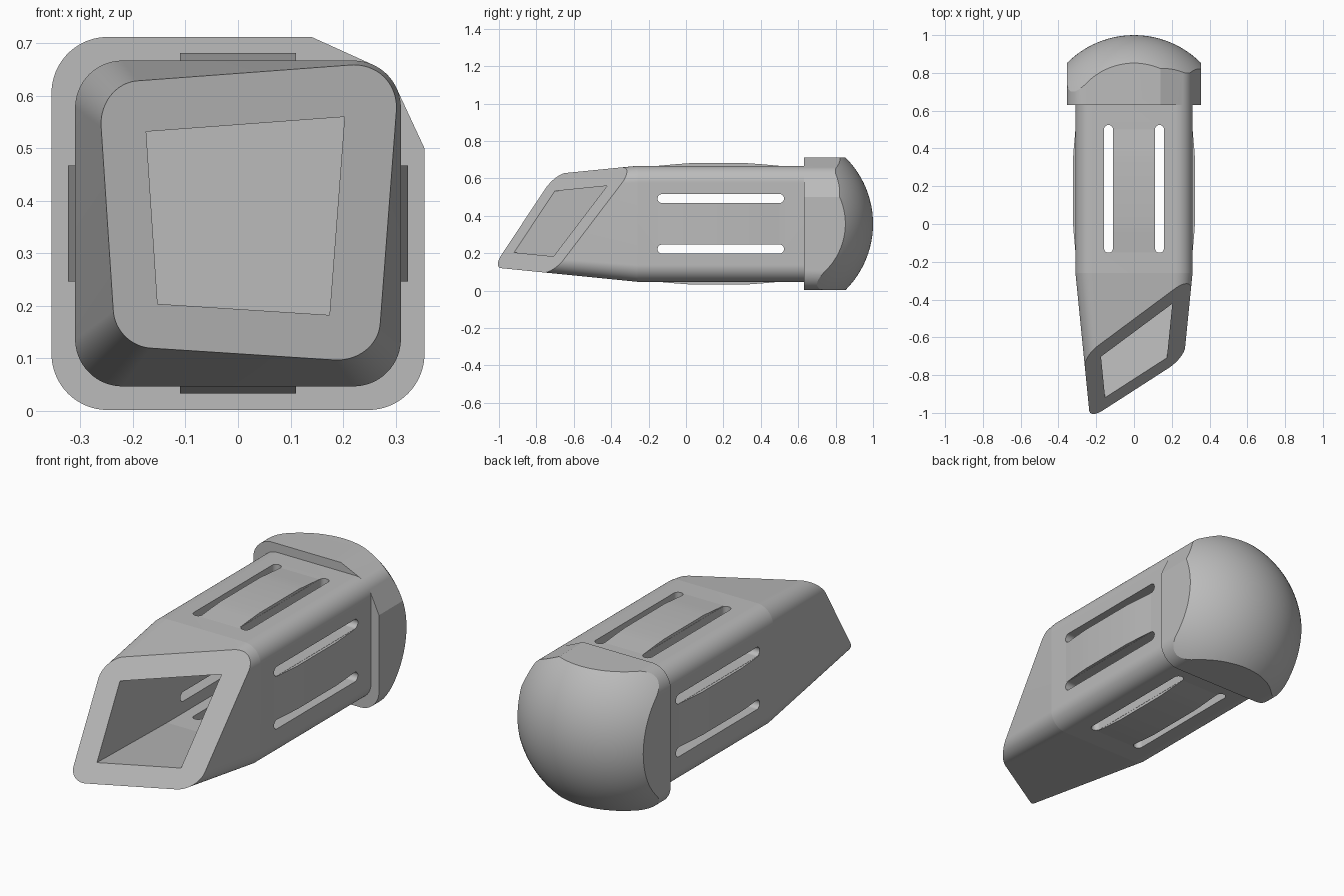
import bpy, bmesh, math
from mathutils import Vector, Matrix

if "Cube" in bpy.data.objects:
    bpy.data.objects.remove(bpy.data.objects["Cube"], do_unlink=True)

MID = 0.357      # height of the long axis
SCENE = bpy.context.collection

grey = bpy.data.materials.new("grey")
grey.use_nodes = True
grey.diffuse_color = (0.5, 0.5, 0.5, 1)
grey.node_tree.nodes["Principled BSDF"].inputs["Base Color"].default_value = (0.5, 0.5, 0.5, 1)


def arc(cx, cz, r, a0, a1, n=24):
    """Points along an arc, angles in degrees."""
    return [(cx + r * math.cos(math.radians(a0 + (a1 - a0) * i / n)),
             cz + r * math.sin(math.radians(a0 + (a1 - a0) * i / n))) for i in range(n + 1)]


def rounded_square(h, r, first=0):
    """Square outline of half size h; corners counted from +x +z."""
    pts = []
    for k in range(first, 4):
        sx, sz = [(1, 1), (-1, 1), (-1, -1), (1, -1)][k]
        pts += arc(sx * (h - r), sz * (h - r), r, 90 * k, 90 * k + 90)
    return pts


def loft(name, sections):
    """Closed solid through (y, outline) sections around the long axis."""
    bm = bmesh.new()
    rings = [[bm.verts.new((x, y, MID + z)) for x, z in pts] for y, pts in sections]
    n = len(rings[0])
    for a, b in zip(rings, rings[1:]):
        for i in range(n):
            bm.faces.new((a[i], a[(i + 1) % n], b[(i + 1) % n], b[i]))
    bm.faces.new(rings[0])
    bm.faces.new(rings[-1])
    bmesh.ops.recalc_face_normals(bm, faces=bm.faces)
    return to_object(name, bm)


def to_object(name, bm):
    me = bpy.data.meshes.new(name)
    bm.to_mesh(me)
    bm.free()
    me.materials.append(grey)
    ob = bpy.data.objects.new(name, me)
    SCENE.objects.link(ob)
    return ob


def spin(ob, quarter):
    """Turn a part around the long axis by quarter turns."""
    c = Matrix.Translation((0, 0, MID))
    ob.data.transform(c @ Matrix.Rotation(quarter * math.pi / 2, 4, 'Y') @ c.inverted())


def boolean(ob, cutters, operation):
    """Apply the cutters to the part and remove them."""
    for c in cutters:
        c.hide_render = True
        m = ob.modifiers.new("cut", 'BOOLEAN')
        m.object, m.operation, m.solver = c, operation, 'EXACT'
    dg = bpy.context.evaluated_depsgraph_get()
    me = bpy.data.meshes.new_from_object(ob.evaluated_get(dg))
    ob.modifiers.clear()
    ob.data = me
    for c in cutters:
        bpy.data.objects.remove(c, do_unlink=True)


def smooth(ob, degrees):
    bpy.ops.object.select_all(action='DESELECT')
    ob.select_set(True)
    bpy.context.view_layer.objects.active = ob
    bpy.ops.object.shade_smooth_by_angle(angle=math.radians(degrees))


# Tapered tube, hollowed with a sharp-cornered square bore
BEND, TIP, BACK = -0.26, -1.1, 0.64
body = loft("body", [(TIP, rounded_square(0.226, 0.068)),
                     (BEND, rounded_square(0.31, 0.09)),
                     (BACK, rounded_square(0.31, 0.09))])


def square(h):
    return [(h, h), (-h, h), (-h, -h), (h, -h)]


cutters = [loft("bore", [(TIP - 0.1, square(0.125)), (BEND, square(0.219)), (0.63, square(0.219))])]

# Long slots through each pair of walls
for quarter in (0, 1):
    for side in (-0.135, 0.135):
        outline = arc(0.5, side, 0.024, -90, 90, 40) + arc(-0.128, side, 0.024, 90, 270, 40)
        bm = bmesh.new()
        f = bm.faces.new([bm.verts.new((x, y, MID - 0.5)) for y, x in outline])
        ext = bmesh.ops.extrude_face_region(bm, geom=[f])
        bmesh.ops.translate(bm, vec=(0, 0, 1),
                            verts=[v for v in ext["geom"] if isinstance(v, bmesh.types.BMVert)])
        bmesh.ops.recalc_face_normals(bm, faces=bm.faces)
        slot = to_object("slot_cutter", bm)
        spin(slot, quarter)
        cutters.append(slot)

# Oblique cut of the mouth, made before hollowing so that it stays closed
bm = bmesh.new()
bm.from_mesh(body.data)
cut = bmesh.ops.bisect_plane(bm, geom=bm.verts[:] + bm.edges[:] + bm.faces[:],
                             plane_co=(0, -0.958, 0), plane_no=Vector((0.69, -1, 0.708)),
                             clear_outer=True)
bmesh.ops.contextual_create(bm, geom=[e for e in cut["geom_cut"] if isinstance(e, bmesh.types.BMEdge)])
bmesh.ops.recalc_face_normals(bm, faces=bm.faces)
bm.to_mesh(body.data)
bm.free()
boolean(body, cutters, 'DIFFERENCE')
smooth(body, 5)

# Slightly raised grip pads between the slots
rise = [(-0.15, 0.0), (-0.05, 0.009), (0.02, 0.014), (0.33, 0.014), (0.4, 0.009), (0.5, 0.0)]
for quarter, side in enumerate(("top", "left", "bottom", "right")):
    pad = loft(side + "_grip_pad", [(y, [(0.11, 0.29), (0.11, 0.31 + h), (-0.11, 0.31 + h), (-0.11, 0.29)])
                                    for y, h in rise])
    spin(pad, quarter)
    smooth(pad, 15)

# End cap: square block with one corner shaved down to the tube, rounded by a ball
shaved = [(0.355, 0.143)] + arc(0.22, 0.22, 0.09, 25, 65) + [(0.14, 0.355)]
outline = shaved + rounded_square(0.355, 0.107, 1)
cap = loft("end_cap", [(0.63, outline), (1.05, outline)])
bm = bmesh.new()
bmesh.ops.create_uvsphere(bm, u_segments=96, v_segments=48, radius=0.5,
                          matrix=Matrix.Translation((0, 0.5, MID)) @ Matrix.Rotation(math.pi / 2, 4, 'X'))
boolean(cap, [to_object("ball_cutter", bm)], 'INTERSECT')
smooth(cap, 8)
